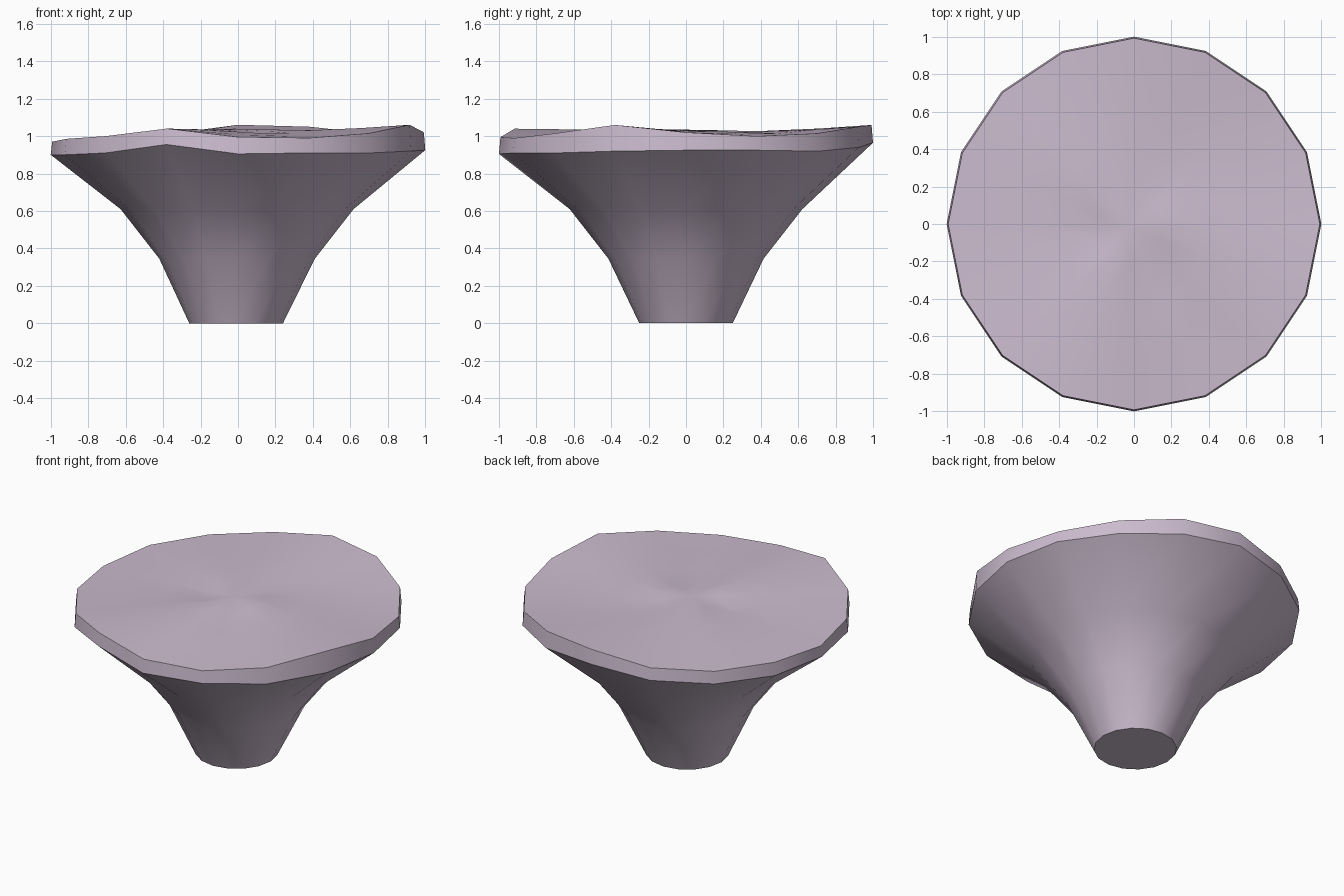
import bpy, bmesh, math

if "Cube" in bpy.data.objects:
    bpy.data.objects.remove(bpy.data.objects["Cube"])

N = 16
# Rim heights counter-clockwise, starting at +x
top_z = [1.02, 1.0, 1.015, 1.05, 1.06, 1.01, 0.99, 0.985,
         0.97, 0.985, 1.0, 1.04, 0.995, 0.99, 1.015, 1.06]
low_z = [0.925, 0.925, 0.92, 0.94, 0.965, 0.93, 0.91, 0.90,
         0.90, 0.90, 0.91, 0.955, 0.905, 0.91, 0.91, 0.92]

mat = bpy.data.materials.new("pale mauve stone")
mat.diffuse_color = (0.60, 0.50, 0.62, 1)
mat.use_nodes = True
mat.node_tree.nodes["Principled BSDF"].inputs["Base Color"].default_value = mat.diffuse_color

bm = bmesh.new()


def ring(r, zs, cx=0.0, cy=0.0):
    return [bm.verts.new((cx + r * math.cos(math.tau * i / N),
                          cy + r * math.sin(math.tau * i / N), zs[i])) for i in range(N)]


def blend(base, amount, ripple):
    # Fade the uneven rim towards a level centre, with gentle undulation
    return [base + amount * (top_z[i] - base) + ripple * math.sin(3 * math.tau * i / N + 1)
            for i in range(N)]


rings = [
    # Flared stem
    ring(0.25, [0.003] * N, -0.01),
    ring(0.415, [0.345] * N, -0.005),
    ring(0.622, [0.61] * N, -0.005),
    # Band around the rim
    ring(1.0, low_z),
    ring(0.992, top_z),
    # Uneven top surface
    ring(0.72, blend(1.02, 0.6, 0.005)),
    ring(0.42, blend(1.025, 0.2, 0.008), -0.01, -0.01),
    ring(0.18, blend(1.025, 0.1, 0.012), -0.02, -0.02),
]
for a, b in zip(rings, rings[1:]):
    for i in range(N):
        j = (i + 1) % N
        bm.faces.new((a[i], a[j], b[j], b[i]))

# Base and pinched centre of the top
bm.faces.new(rings[0][::-1])
tip = bm.verts.new((-0.025, -0.025, 1.035))
for i in range(N):
    bm.faces.new((rings[-1][i], rings[-1][(i + 1) % N], tip))

for v in rings[0]:
    v.co.z = 0.0
me = bpy.data.meshes.new("flared_pedestal")
bm.to_mesh(me)
bm.free()
me.materials.append(mat)
ob = bpy.data.objects.new("flared_pedestal", me)
bpy.context.collection.objects.link(ob)
bpy.context.view_layer.objects.active = ob
ob.select_set(True)
bpy.ops.object.shade_smooth_by_angle(angle=math.radians(35))
